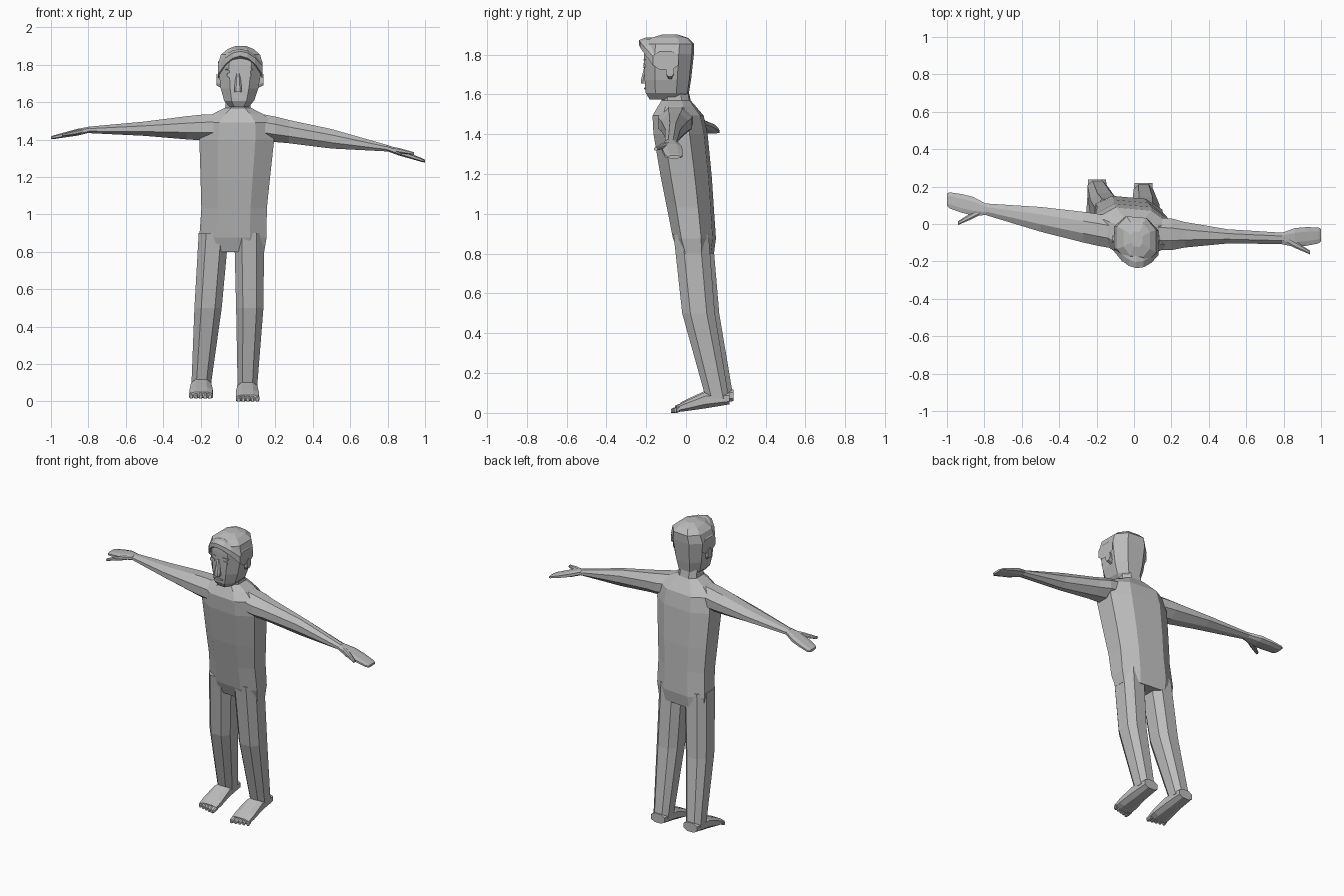
import bpy, bmesh
from mathutils import Vector

cube = bpy.data.objects.get("Cube")
if cube:
    bpy.data.objects.remove(cube, do_unlink=True)

GREY = (0.5, 0.5, 0.5, 1)
grey = bpy.data.materials.new("plain grey")
grey.use_nodes = True
grey.diffuse_color = GREY
grey.node_tree.nodes["Principled BSDF"].inputs["Base Color"].default_value = GREY

YAW = 0.09  # the trunk and head are turned slightly to the figure's right


def taper(start, end, *sections):
    """Place sections (fraction, half width, half depth) along a straight line."""
    return [(start.lerp(end, fraction), wide, deep) for fraction, wide, deep in sections]


def loft(name, axis, rings, corner=0.5, yaw=0):
    """Skin octagonal sections (centre, half width, half depth) that face along an axis."""
    first, second = {"x": (1, 2), "y": (0, 2), "z": (0, 1)}[axis]
    quarter = [(corner, 1), (1, corner)]
    half = quarter + [(u, -v) for u, v in reversed(quarter)]
    outline = half + [(-u, -v) for u, v in half]
    bm = bmesh.new()
    loops = []
    for centre, wide, deep in rings:
        loop = []
        for u, v in outline:
            point = centre.copy()
            point[first] += u * wide
            point[second] += v * deep
            point.y -= yaw * point.x
            loop.append(bm.verts.new(point))
        loops.append(loop)
    for low, high in zip(loops, loops[1:]):
        for i in range(len(outline)):
            bm.faces.new((low[i - 1], low[i], high[i], high[i - 1]))
    bm.faces.new(loops[0])
    bm.faces.new(loops[-1])
    bmesh.ops.recalc_face_normals(bm, faces=bm.faces)
    mesh = bpy.data.meshes.new(name)
    bm.to_mesh(mesh)
    bm.free()
    mesh.materials.append(grey)
    bpy.context.collection.objects.link(bpy.data.objects.new(name, mesh))


def face_plate(name, x, z, wide, tall):
    """Raise a shallow plate on the front of the face."""
    back, front = Vector((x, -0.18, z)), Vector((x, -0.207, z))
    loft(name, "y", taper(back, front, (0, wide, tall), (1, wide, tall)), yaw=YAW)


# Trunk, leaning forward from the hips to the base of the neck
hips, collar = Vector((-0.03, 0.05, 0.8)), Vector((0, -0.05, 1.57))
loft("torso", "z", taper(
    hips, collar, (0, 0.17, 0.08), (0.1, 0.18, 0.1), (0.3, 0.175, 0.11), (0.5, 0.185, 0.12),
    (0.78, 0.2, 0.127), (0.9, 0.19, 0.12), (0.96, 0.13, 0.09), (1, 0.07, 0.07)), yaw=YAW)
loft("neck", "z", taper(collar, Vector((0, -0.06, 1.62)), (-0.5, 0.07, 0.07), (1, 0.065, 0.07)),
     yaw=YAW)

# Head
chin, crown = Vector((0.005, -0.095, 1.575)), Vector((0.015, -0.08, 1.9))
loft("head", "z", taper(
    chin, crown, (0, 0.05, 0.085), (0.1, 0.08, 0.105), (0.3, 0.1, 0.112), (0.7, 0.12, 0.12),
    (0.86, 0.105, 0.12), (0.95, 0.07, 0.09), (1, 0.03, 0.04)), yaw=YAW)

# Fringe arching across the forehead from temple to temple
fringe = []
for step in range(-3, 4):
    bend = (step / 3) ** 2
    centre = Vector((0.012 + 0.04 * step, 0.08 * bend - 0.17, 1.86 - 0.09 * bend))
    fringe.append((centre, 0.065, 0.025 + 0.02 * bend))
loft("hair_fringe", "x", fringe, yaw=YAW)

# Face details
loft("nose", "z", taper(Vector((0, -0.205, 1.655)), Vector((0, -0.19, 1.76)),
                        (0, 0.02, 0.02), (0.2, 0.02, 0.022), (1, 0.01, 0.014)), yaw=YAW)
face_plate("mouth", 0.003, 1.63, 0.03, 0.006)
for side, sign in (("left", 1), ("right", -1)):
    eye = 0.005 + 0.047 * sign
    face_plate(side + "_eye", eye, 1.745, 0.018, 0.012)
    face_plate(side + "_brow", eye, 1.775, 0.025, 0.004)
    ear = Vector((0.01 + 0.095 * sign, -0.08, 1.71))
    loft(side + "_ear", "x", taper(ear, ear + Vector((0.03 * sign, 0, 0.01)),
                                   (0, 0.015, 0.035), (1, 0.02, 0.03)))

# Arms, flat hands and thumbs; the figure's left arm hangs lower and is twisted
for side, sign, shoulder, wrist, tip, twist in (
        ("left", 1, (0.2, -0.055, 1.455), (0.8, -0.077, 1.354), (1, -0.06, 1.285), -0.014),
        ("right", -1, (-0.2, -0.03, 1.465), (-0.8, 0.08, 1.452), (-1, 0.13, 1.41), 0.014)):
    shoulder, wrist, tip = Vector(shoulder), Vector(wrist), Vector(tip)
    loft(side + "_arm", "x", taper(
        shoulder, wrist, (-0.15, 0.085, 0.07), (0, 0.085, 0.068),
        (0.12, 0.075 + twist / 2, 0.062), (0.5, 0.052 + twist, 0.045 - twist / 2),
        (1, 0.03, 0.017)), corner=0.4)
    loft(side + "_hand", "x", taper(
        wrist, tip, (-0.05, 0.03, 0.016), (0.3, 0.05, 0.018), (0.6, 0.05, 0.014),
        (0.93, 0.043, 0.01), (1, 0.033, 0.007)))
    loft(side + "_thumb", "x", taper(
        wrist, wrist + Vector((0.14 * sign, -0.075, -0.028)),
        (0.1, 0.02, 0.013), (0.5, 0.018, 0.013), (1, 0.01, 0.007)))

# Legs, feet and toes; the right foot stands a little behind the left
for side, sign, hip, knee, heel in (
        ("left", 1, (0.06, 0.025, 0.9), (0.063, 0.063, 0.5), (0.05, 0.218, 0.072)),
        ("right", -1, (-0.13, 0.045, 0.9), (-0.16, 0.085, 0.5), (-0.197, 0.238, 0.088))):
    hip, knee, heel = Vector(hip), Vector(knee), Vector(heel)
    ankle = heel + Vector((0, -0.06, 0))
    loft(side + "_leg", "z", [(ankle, 0.052, 0.058), (knee, 0.073, 0.082), (hip, 0.08, 0.088)])
    instep = heel + Vector((0, -0.12, -0.008))
    ball = heel + Vector((0, -0.265, -0.052))
    loft(side + "_foot", "y", [(heel, 0.048, 0.029), (instep, 0.054, 0.041)]
         + taper(instep, ball, (0.65, 0.062, 0.026), (1, 0.06, 0.016)))
    for toe in range(5):
        root = ball + Vector((sign * (0.025 * toe - 0.047), 0.015, 0))
        nail = root + Vector((0, 0.006 * toe - 0.043, -0.01))
        wide = 0.015 - 0.001 * toe
        loft(f"{side}_toe_{toe + 1}", "y", taper(
            root, nail, (0, wide, 0.015), (0.75, wide, 0.013), (1, wide / 2, 0.01)))
